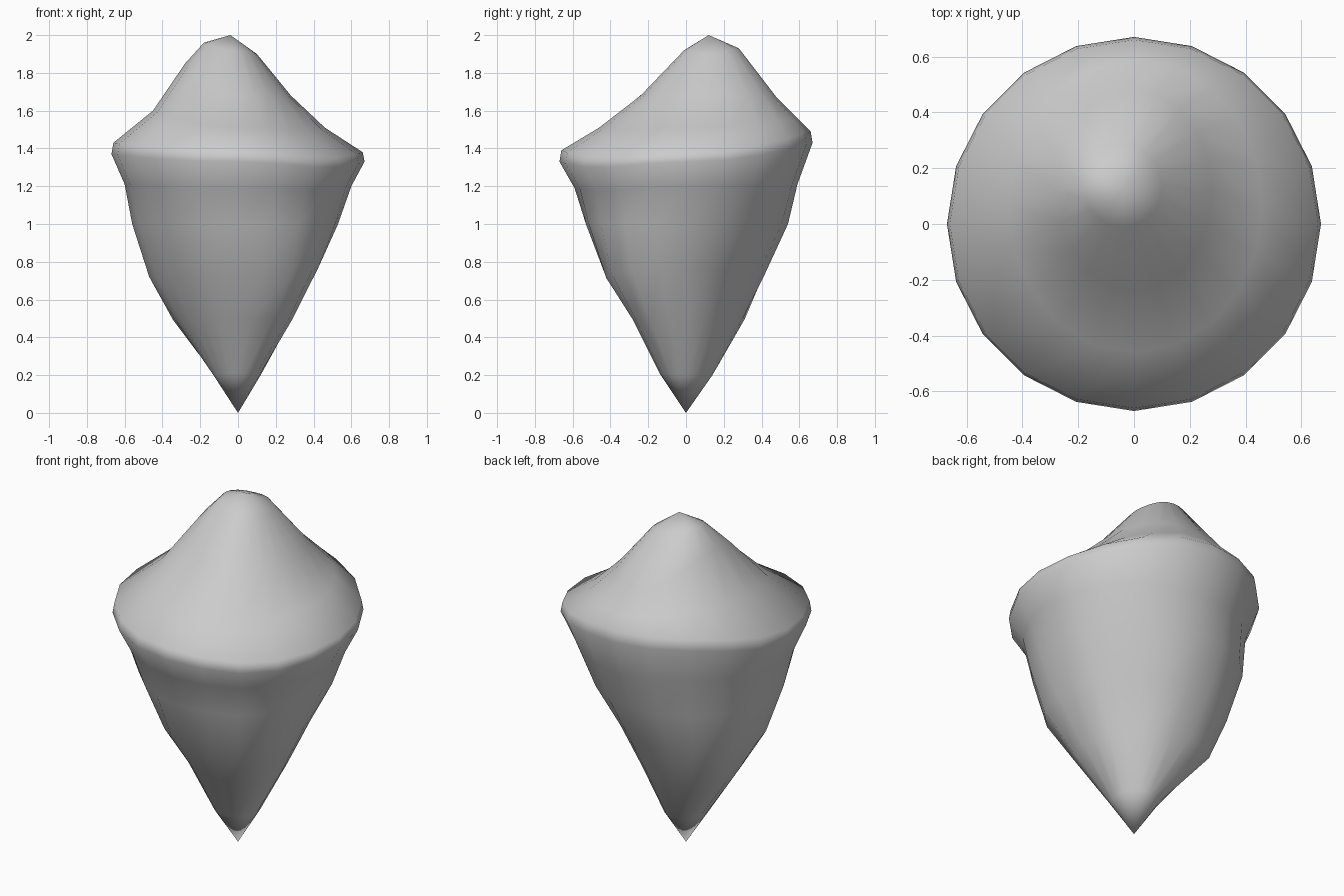
import bpy
import bmesh
from math import cos, sin, tau

SIDES = 20
TIP = (0, 0, 0)
PEAK = (-.04, .12, 2)
ROUND = (0, 0, 0)

# Each ring: left-right span, front-back span, height at -x, +x, -y, +y,
# swelling of the (+x, -y), (-x, +y) and two other corners, and
# how far the (-x, +y) corner lifts while the opposite one drops
RINGS = [
    ((-.13, .12), (-.14, .14), (.2, .2, .21, .2), (0, 0, -.05), 0),
    ((-.33, .28), (-.28, .3), (.49, .49, .5, .5), (.2, .28, -.12), 0),
    ((-.47, .42), (-.42, .42), (.72, .77, .71, .74), (.17, .1, -.1), 0),
    ((-.56, .53), (-.53, .54), (1, 1, 1, 1), (.06, .05, -.04), 0),
    ((-.6, .6), (-.59, .59), (1.21, 1.2, 1.19, 1.21), ROUND, .015),
    ((-.67, .67), (-.67, .67), (1.37, 1.33, 1.33, 1.43), ROUND, .03),
    ((-.66, .66), (-.66, .66), (1.43, 1.38, 1.39, 1.49), ROUND, .03),
    ((-.45, .46), (-.46, .59), (1.6, 1.51, 1.51, 1.56), ROUND, .015),
    ((-.28, .28), (-.24, .48), (1.85, 1.68, 1.68, 1.67), ROUND, 0),
    ((-.18, .1), (-.01, .28), (1.96, 1.9, 1.92, 1.93), ROUND, 0),
]


def ring_point(ring, angle):
    """Point on a tilted, off-centre ring with uneven corners."""
    (left, right), (front, back), heights, corners, lift = ring
    c, s = cos(angle), sin(angle)
    diagonal = sin(2 * angle) ** 2
    if c * s > 0:
        corner, lift = corners[2], 0
    elif c > 0:
        corner, lift = corners[0], -lift
    else:
        corner = corners[1]
    swell = 1 + corner * diagonal
    x = (left + right) / 2 + (right - left) / 2 * c * swell
    y = (front + back) / 2 + (back - front) / 2 * s * swell
    side = heights[1] if c > 0 else heights[0]
    end = heights[3] if s > 0 else heights[2]
    return x, y, side * c * c + end * s * s + lift * diagonal


def make_material(name, colour):
    mat = bpy.data.materials.new(name)
    mat.use_nodes = True
    mat.diffuse_color = colour
    shader = next(n for n in mat.node_tree.nodes if n.type == 'BSDF_PRINCIPLED')
    shader.inputs['Base Color'].default_value = colour
    shader.inputs['Roughness'].default_value = 0.8
    return mat


cube = bpy.data.objects.get("Cube")
if cube:
    bpy.data.objects.remove(cube, do_unlink=True)

# Loft the tapered body and its leaning crown through the rings
bm = bmesh.new()
loops = [[bm.verts.new(ring_point(ring, tau * i / SIDES)) for i in range(SIDES)]
         for ring in RINGS]
tip = bm.verts.new(TIP)
peak = bm.verts.new(PEAK)
for i in range(SIDES):
    j = (i + 1) % SIDES
    bm.faces.new((tip, loops[0][j], loops[0][i]))
    bm.faces.new((peak, loops[-1][i], loops[-1][j]))
    for low, high in zip(loops, loops[1:]):
        bm.faces.new((low[i], low[j], high[j], high[i]))
bmesh.ops.recalc_face_normals(bm, faces=bm.faces)
for face in bm.faces:
    face.smooth = True

mesh = bpy.data.meshes.new("pointed_rock")
bm.to_mesh(mesh)
bm.free()
mesh.materials.append(make_material("stone_grey", (.6, .6, .6, 1)))
rock = bpy.data.objects.new("pointed_rock", mesh)
bpy.context.collection.objects.link(rock)
